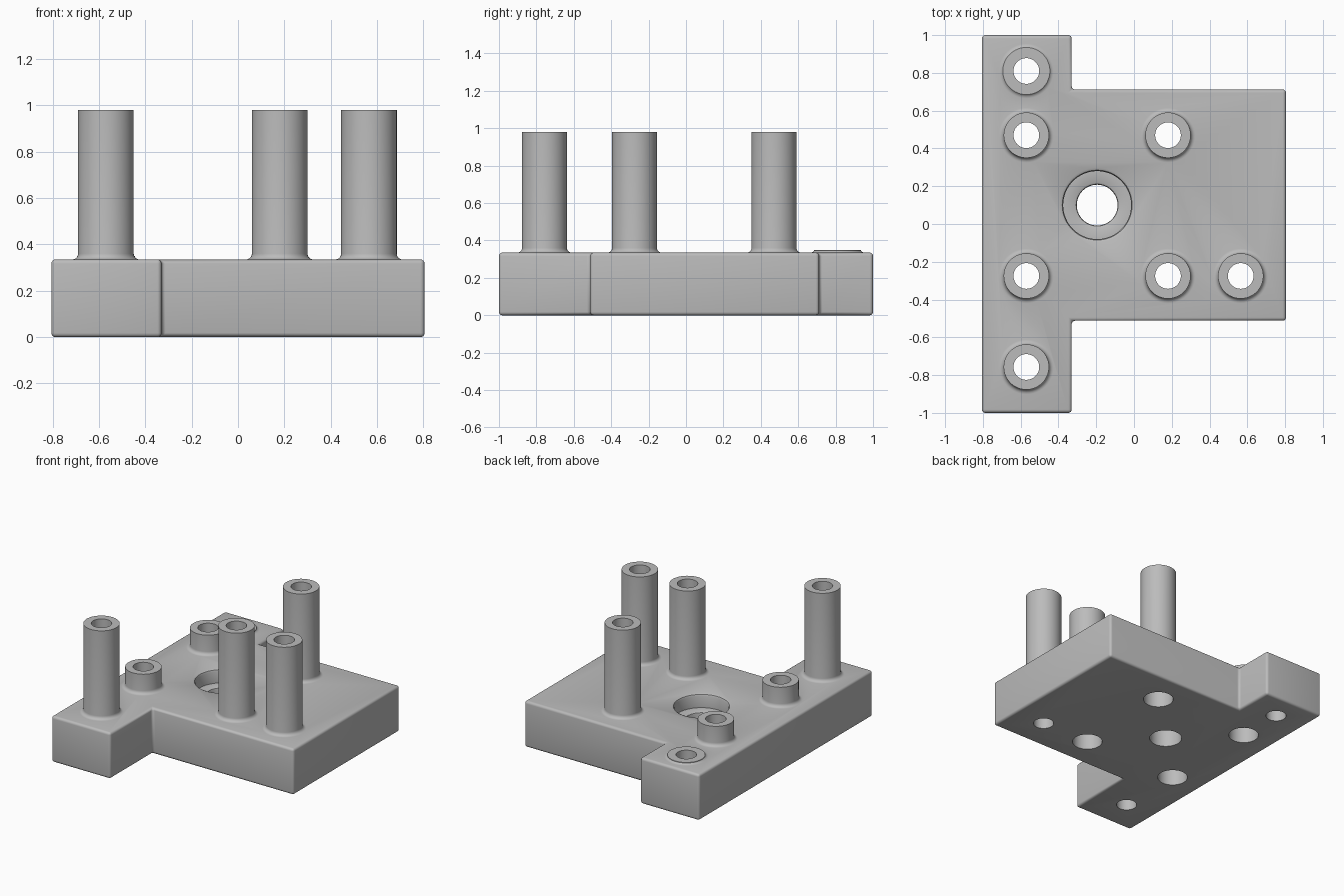
import bpy, bmesh, math

if "Cube" in bpy.data.objects:
    bpy.data.objects.remove(bpy.data.objects["Cube"])

TOP = 0.335
grey = bpy.data.materials.new("light_grey")
grey.diffuse_color = (0.5, 0.5, 0.5, 1)
grey.use_nodes = True
grey.node_tree.nodes["Principled BSDF"].inputs["Base Color"].default_value = grey.diffuse_color


def make_object(name, bm):
    bmesh.ops.recalc_face_normals(bm, faces=bm.faces)
    me = bpy.data.meshes.new(name)
    bm.to_mesh(me)
    bm.free()
    ob = bpy.data.objects.new(name, me)
    bpy.context.collection.objects.link(ob)
    me.materials.append(grey)
    return ob


def lathe(name, x, y, profile, n=48):
    """Closed solid of revolution from (radius, z) points, bottom to top."""
    bm = bmesh.new()
    rings = [[bm.verts.new((x + r * math.cos(2 * math.pi * i / n),
                            y + r * math.sin(2 * math.pi * i / n), z))
              for i in range(n)] for r, z in profile]
    for a, b in zip(rings, rings[1:]):
        for i in range(n):
            j = (i + 1) % n
            bm.faces.new((a[i], a[j], b[j], b[i]))
    bm.faces.new(rings[0][::-1])
    bm.faces.new(rings[-1])
    return make_object(name, bm)


def combine(target, tool, operation):
    bpy.context.view_layer.objects.active = target
    mod = target.modifiers.new("combine", 'BOOLEAN')
    mod.operation = operation
    mod.solver = 'EXACT'
    mod.object = tool
    bpy.ops.object.modifier_apply(modifier=mod.name)
    bpy.data.objects.remove(tool, do_unlink=True)


# base plate: stepped outline with softly rounded edges
outline = [(-0.805, -1), (-0.33, -1), (-0.33, -0.512), (0.805, -0.512),
           (0.805, 0.712), (-0.33, 0.712), (-0.33, 1), (-0.805, 1)]
bm = bmesh.new()
face = bm.faces.new([bm.verts.new((x, y, 0)) for x, y in outline])
ext = bmesh.ops.extrude_face_region(bm, geom=[face])
for v in ext["geom"]:
    if isinstance(v, bmesh.types.BMVert):
        v.co.z = TOP
bmesh.ops.recalc_face_normals(bm, faces=bm.faces)
bmesh.ops.bevel(bm, geom=list(bm.edges), offset=0.018, segments=4,
                profile=0.5, affect='EDGES')
plate = make_object("mounting_plate", bm)

# posts: x, y, top height, radius of the recess underneath (0 = none)
posts = [(-0.57, 0.81, 0.349, 0), (-0.57, 0.47, 0.48, 0.1),
         (-0.57, -0.275, 0.48, 0.1), (-0.57, -0.757, 0.98, 0),
         (0.18, 0.47, 0.98, 0.1), (0.18, -0.275, 0.98, 0.1),
         (0.565, -0.275, 0.98, 0)]
R, F = 0.12, 0.025
for x, y, h, recess in posts:
    prof = [(R + F, 0.25)]
    for k in range(6):  # fillet at the foot of the post
        a = math.pi / 2 * k / 5
        z = TOP + F * (1 - math.cos(a))
        if z < h - 0.001:
            prof.append((R + F * (1 - math.sin(a)), z))
    prof.append((prof[-1][0] if h < TOP + F else R, h))
    combine(plate, lathe("post", x, y, prof), 'UNION')

# bolt holes through the posts, wider below where recessed
for x, y, h, recess in posts:
    prof = [(0.068, h + 0.1)]
    if recess:
        prof = [(recess, -0.1), (recess, 0.2), (0.068, 0.2)] + prof
    else:
        prof = [(0.068, -0.1)] + prof
    combine(plate, lathe("bolt_hole", x, y, prof), 'DIFFERENCE')

# central stepped bore with rounded rims
combine(plate, lathe("centre_bore", -0.195, 0.1, [
    (0.108, -0.1), (0.108, 0.22), (0.111, 0.23), (0.12, 0.235), (0.18, 0.235),
    (0.18, TOP - 0.018), (0.185, TOP - 0.006), (0.197, TOP), (0.197, 0.45)],
    64), 'DIFFERENCE')

bpy.ops.object.select_all(action='DESELECT')
plate.select_set(True)
bpy.context.view_layer.objects.active = plate
bpy.ops.object.shade_smooth_by_angle(angle=math.radians(35))
